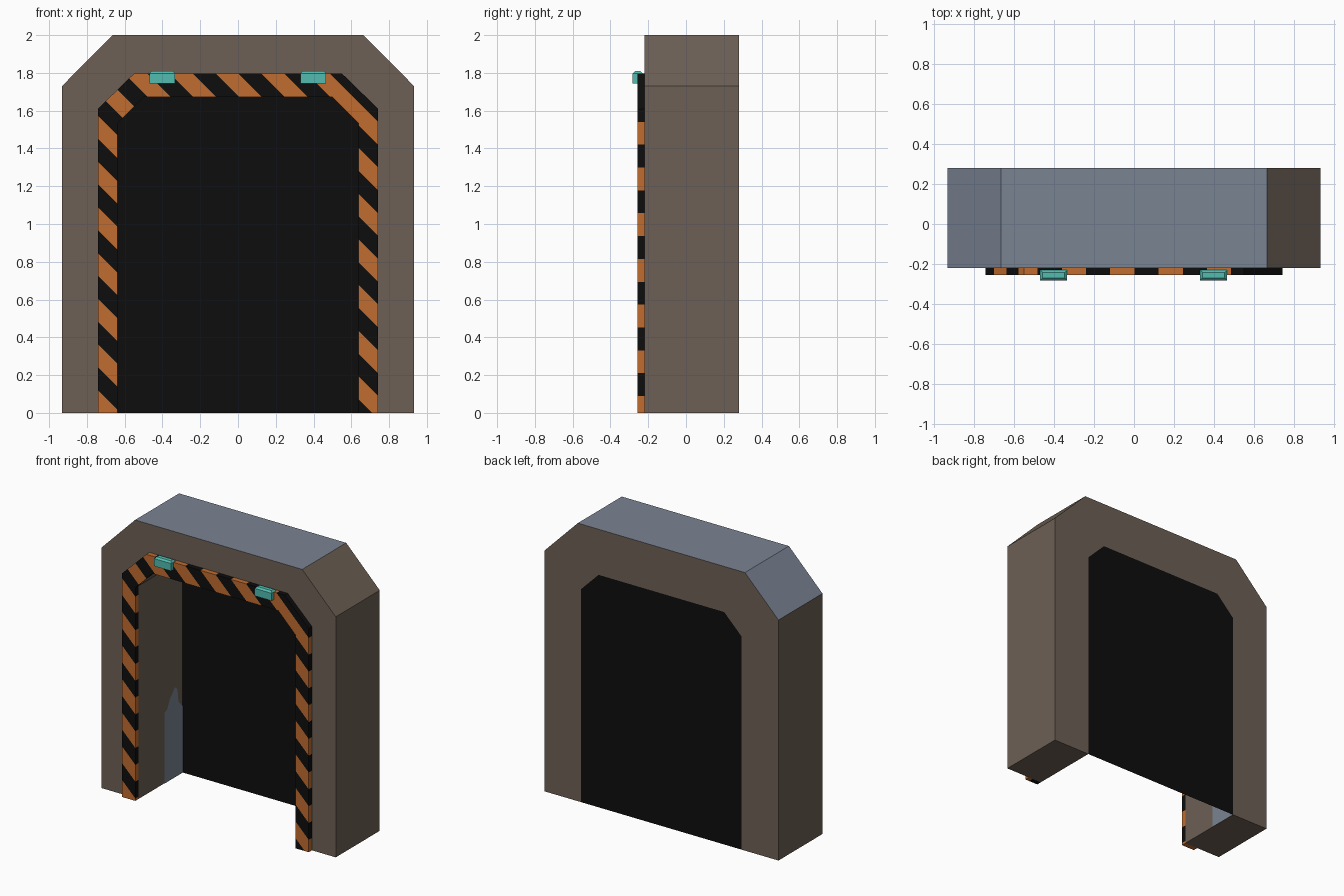
import bpy, bmesh
from mathutils import Vector

if "Cube" in bpy.data.objects:
    bpy.data.objects.remove(bpy.data.objects["Cube"])


def material(name, r, g, b):
    def lin(v):
        v /= 255
        return v / 12.92 if v <= 0.04045 else ((v + 0.055) / 1.055) ** 2.4
    m = bpy.data.materials.new(name)
    m.diffuse_color = (lin(r), lin(g), lin(b), 1)
    m.use_nodes = True
    m.node_tree.nodes["Principled BSDF"].inputs["Base Color"].default_value = m.diffuse_color
    return m


BROWN = material("brown_stone", 109, 96, 85)
SLATE = material("slate_blue", 122, 131, 146)
BLACK = material("black", 13, 13, 13)
ORANGE = material("hazard_orange", 192, 108, 47)
TEAL = material("teal_lamp", 82, 188, 176)


def finish(name, bm, *mats):
    me = bpy.data.meshes.new(name)
    bm.to_mesh(me)
    bm.free()
    for m in mats:
        me.materials.append(m)
    ob = bpy.data.objects.new(name, me)
    bpy.context.collection.objects.link(ob)
    return ob


def profile(half, shoulder, flat, top):
    """Arch outline with cut corners, right foot to left foot."""
    right = [(half, 0), (half, shoulder), (flat, top)]
    return right + [(-x, z) for x, z in reversed(right)]


def arch(outer, inner, y0, y1):
    """Solid arch band between two outlines."""
    bm = bmesh.new()
    rings = [[bm.verts.new((x, y, z)) for x, z in p]
             for p, y in ((outer, y0), (outer, y1), (inner, y1), (inner, y0))]
    for a, b in zip(rings, rings[1:] + rings[:1]):
        for i in range(len(outer) - 1):
            bm.faces.new((a[i], a[i + 1], b[i + 1], b[i]))
    for i in (0, -1):
        bm.faces.new([r[i] for r in rings])
    bmesh.ops.recalc_face_normals(bm, faces=bm.faces)
    return bm


OPENING = profile(0.638, 1.533, 0.5, 1.672)

# Heavy door frame; roof and left corner are slate
bm = arch(profile(0.932, 1.73, 0.665, 2.0), OPENING, -0.22, 0.28)
for f in bm.faces:
    if f.normal.z > 0.3 and f.calc_center_median().x < 0.5:
        f.material_index = 1
finish("door_frame", bm, BROWN, SLATE)

# Hazard trim, cut along diagonals and coloured by stripe
PERIOD, START = 0.242, 1.92
bm = arch(profile(0.742, 1.61, 0.55, 1.797), OPENING, -0.256, -0.22)
for k in range(-24, 8):
    s = START + k * PERIOD / 2
    bmesh.ops.bisect_plane(bm, geom=bm.verts[:] + bm.edges[:] + bm.faces[:],
                           plane_co=(s, 0, 0), plane_no=Vector((1, 0, 1)).normalized())
for f in bm.faces:
    c = f.calc_center_median()
    f.material_index = 0 if (c.x + c.z - START) % PERIOD < PERIOD / 2 else 1
finish("hazard_trim", bm, ORANGE, BLACK)

# Dark panel closing the back of the opening
bm = bmesh.new()
bm.faces.new([bm.verts.new((x, 0.28, z)) for x, z in OPENING])
finish("back_panel", bm, BLACK)

# Slate patch on the left inner wall
bm = bmesh.new()
patch = [(0.07, 0), (0.279, 0), (0.279, 0.48), (0.23, 0.53), (0.22, 0.62),
         (0.19, 0.65), (0.13, 0.58), (0.10, 0.52), (0.07, 0.51)]
bm.faces.new([bm.verts.new((-0.635, y, z)) for y, z in patch])
finish("inner_wall_patch", bm, SLATE)

# Two small lamps on the lintel
for side, x in (("left", -0.402), ("right", 0.398)):
    bm = bmesh.new()
    bmesh.ops.create_cube(bm, size=1)
    bmesh.ops.scale(bm, vec=(0.135, 0.052, 0.066), verts=bm.verts)
    bmesh.ops.translate(bm, vec=(x, -0.256, 1.777), verts=bm.verts)
    edges = [e for e in bm.edges if all(v.co.z > 1.777 for v in e.verts)]
    bmesh.ops.bevel(bm, geom=edges, offset=0.012, segments=1, affect='EDGES')
    finish(side + "_lamp", bm, TEAL)
